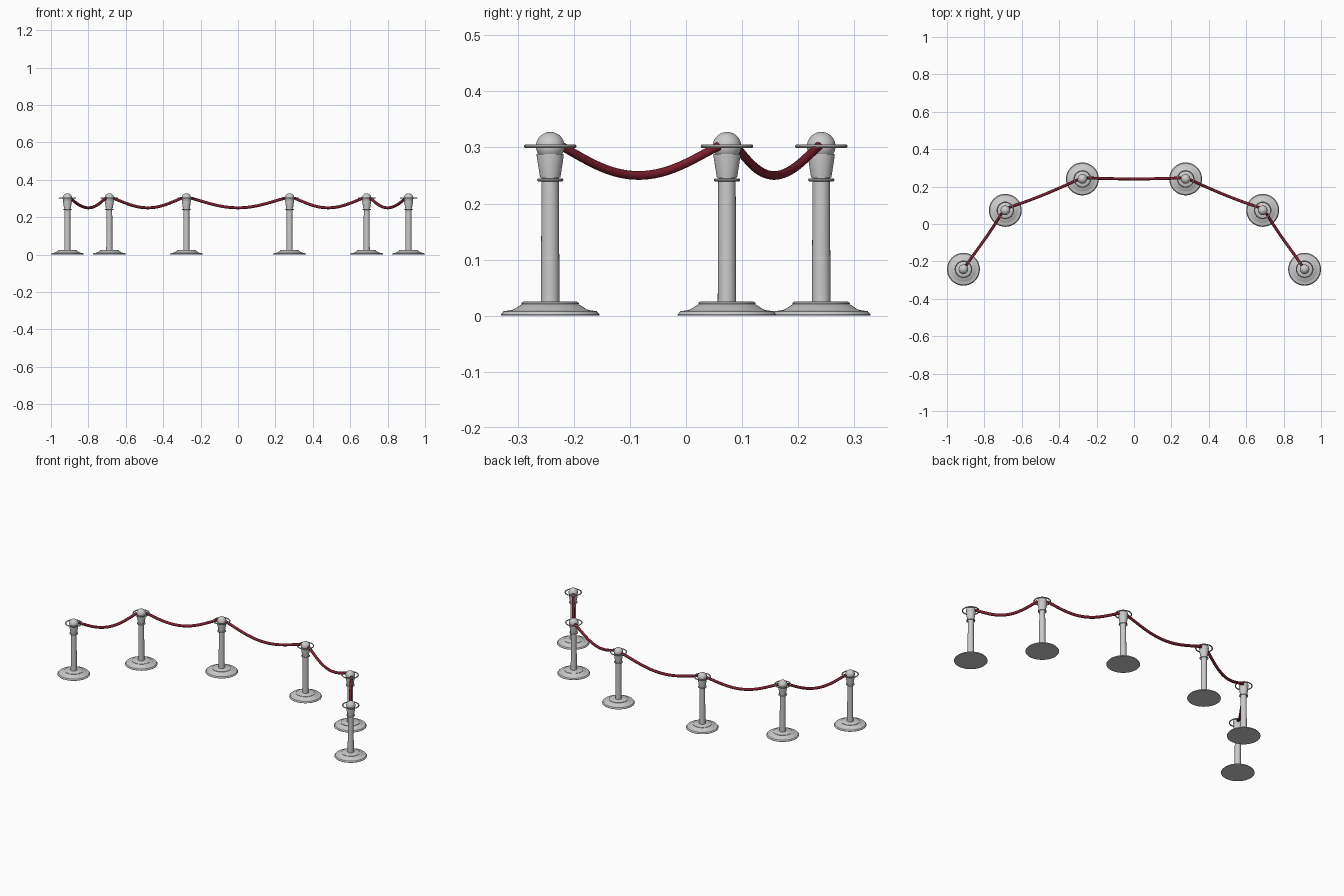
import bpy, bmesh, math
from mathutils import Vector

if "Cube" in bpy.data.objects:
    bpy.data.objects.remove(bpy.data.objects["Cube"])

SEG = 40
POSTS = [Vector(p) for p in [(-0.912, -0.242, 0), (-0.688, 0.073, 0), (-0.276, 0.241, 0),
                             (0.276, 0.241, 0), (0.688, 0.073, 0), (0.912, -0.242, 0)]]


def finish(name, bm):
    bmesh.ops.remove_doubles(bm, verts=bm.verts, dist=1e-6)
    bmesh.ops.recalc_face_normals(bm, faces=bm.faces)
    me = bpy.data.meshes.new(name)
    bm.to_mesh(me)
    bm.free()
    me.shade_smooth()
    me.set_sharp_from_angle(angle=math.radians(35))
    return me


def lathe(name, profile):
    """Spin an (r, z) profile around the z axis."""
    bm = bmesh.new()
    vs = [bm.verts.new((r, 0, z)) for r, z in profile]
    es = [bm.edges.new(e) for e in zip(vs, vs[1:])]
    bmesh.ops.spin(bm, geom=vs + es, cent=(0, 0, 0), axis=(0, 0, 1),
                   angle=2 * math.pi, steps=SEG)
    return finish(name, bm)


def ring(name, R, r, z, n=10):
    pts = [(R + r * math.cos(2 * math.pi * i / n), z + r * math.sin(2 * math.pi * i / n))
           for i in range(n)]
    return lathe(name, pts + pts[:1])


# post parts, shared by all six posts
ball = [(0.0255 * math.sin(math.pi * i / 20), 0.302 - 0.0255 * math.cos(math.pi * i / 20))
        for i in range(21)]
ball[0], ball[-1] = (0, 0.2765), (0, 0.3275)
parts = [
    lathe("base", [(0, 0), (0.088, 0), (0.088, 0.002), (0.083, 0.008), (0.069, 0.010),
                   (0.064, 0.012), (0.050, 0.021), (0, 0.021)]),
    lathe("base_collar", [(0, 0.019), (0.048, 0.019), (0.051, 0.021), (0.051, 0.023),
                          (0.048, 0.025), (0, 0.025)]),
    lathe("pole", [(0, 0.02), (0.0165, 0.02), (0.0155, 0.25), (0, 0.25)]),
    ring("neck_ring", 0.0205, 0.003, 0.242),
    lathe("cup", [(0, 0.246), (0.018, 0.246), (0.024, 0.284), (0.024, 0.288), (0, 0.288)]),
    lathe("ball_finial", ball),
    ring("hook_ring", 0.0435, 0.0033, 0.302),
]
for i, p in enumerate(POSTS):
    for me in parts:
        ob = bpy.data.objects.new(f"{me.name}_{i + 1}", me)
        ob.location = p
        bpy.context.collection.objects.link(ob)

# hanging ropes
red = bpy.data.materials.new("rope_red")
red.diffuse_color = (0.22, 0.015, 0.03, 1)
red.use_nodes = True
red.node_tree.nodes["Principled BSDF"].inputs["Base Color"].default_value = red.diffuse_color


def tangent(i):
    d = Vector((0, 0, 0))
    if i > 0:
        d += (POSTS[i] - POSTS[i - 1]).normalized()
    if i < 5:
        d += (POSTS[i + 1] - POSTS[i]).normalized()
    return d.normalized()


for i in range(5):
    a = POSTS[i] + tangent(i) * 0.025
    b = POSTS[i + 1] - tangent(i + 1) * 0.025
    cu = bpy.data.curves.new("rope", 'CURVE')
    cu.dimensions = '3D'
    cu.bevel_depth = 0.0078
    cu.bevel_resolution = 4
    cu.use_fill_caps = True
    sp = cu.splines.new('POLY')
    N = 32
    sp.points.add(N)
    for k in range(N + 1):
        t = k / N
        w = 0.6 * 4 * t * (1 - t) + 0.4 * math.sin(math.pi * t) ** 2
        p = a.lerp(b, t).lerp(POSTS[i].lerp(POSTS[i + 1], t), w)
        sp.points[k].co = (p.x, p.y, 0.302 - 0.052 * w, 1)
    sp.use_smooth = True
    cu.materials.append(red)
    bpy.context.collection.objects.link(bpy.data.objects.new(f"rope_{i + 1}", cu))
